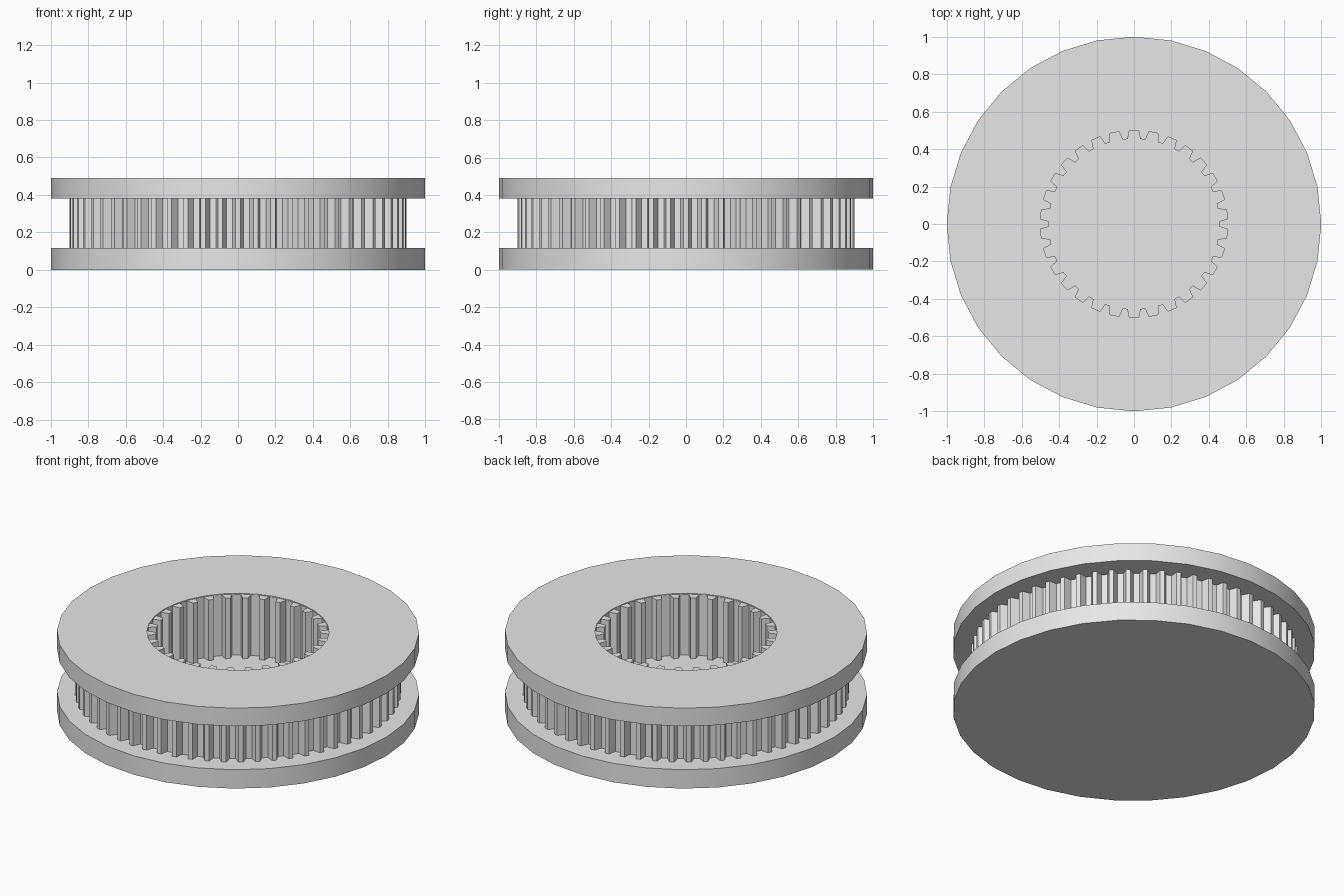
import bpy
import bmesh
from math import sin, cos, pi, radians

cube = bpy.data.objects.get("Cube")
if cube:
    bpy.data.objects.remove(cube)

# Single grey metal colour
grey = bpy.data.materials.new("plain_grey")
grey.use_nodes = True
colour = (0.8, 0.8, 0.8, 1)
grey.diffuse_color = colour
grey.node_tree.nodes["Principled BSDF"].inputs["Base Color"].default_value = colour


def circle(radius, angles):
    return [(radius, a) for a in angles]


def toothed(count, root, tip, base_half, tip_half):
    """Polar outline with one trapezoid tooth per step, a tooth centred on +x."""
    points = []
    for i in range(count):
        a = 2 * pi * i / count
        points += [(root, a - base_half), (tip, a - tip_half),
                   (tip, a + tip_half), (root, a + base_half)]
    return points


def ring(name, outer, inner, z0, z1):
    """Extrude the band between two matching outlines; no inner outline gives a disc."""
    bm = bmesh.new()

    def loop(outline, z):
        return [bm.verts.new((r * cos(a), r * sin(a), z)) for r, a in outline]

    low, high = loop(outer, z0), loop(outer, z1)
    bands = [(low, high)]
    if inner:
        in_low, in_high = loop(inner, z0), loop(inner, z1)
        bands += [(high, in_high), (in_high, in_low), (in_low, low)]
    else:
        bm.faces.new(low)
        bm.faces.new(high)
    n = len(outer)
    for p, q in bands:
        for i in range(n):
            j = (i + 1) % n
            bm.faces.new((p[i], p[j], q[j], q[i]))
    bmesh.ops.recalc_face_normals(bm, faces=bm.faces)
    mesh = bpy.data.meshes.new(name)
    bm.to_mesh(mesh)
    bm.free()
    mesh.materials.append(grey)
    obj = bpy.data.objects.new(name, mesh)
    bpy.context.collection.objects.link(obj)
    bpy.ops.object.select_all(action="DESELECT")
    obj.select_set(True)
    bpy.context.view_layer.objects.active = obj
    bpy.ops.object.shade_smooth_by_angle(angle=radians(25))
    return obj


# Flanges: solid below, open above
sides = [2 * pi * i / 32 for i in range(32)]
rim = circle(1, sides)
ring("bottom_flange", rim, None, 0, 0.115)
ring("top_flange", rim, circle(0.503, sides), 0.38, 0.49)

# Outer toothed belt track between the flanges
teeth = toothed(60, 0.855, 0.9, radians(1.9), radians(0.8))
ring("outer_teeth", teeth, circle(0.7, [a for r, a in teeth]), 0.11, 0.385)

# Inner splined bore, rising almost to the top face
splines = toothed(30, 0.5, 0.455, radians(3.2), radians(1.8))
ring("inner_splines", circle(0.7, [a for r, a in splines]), splines, 0.11, 0.485)
